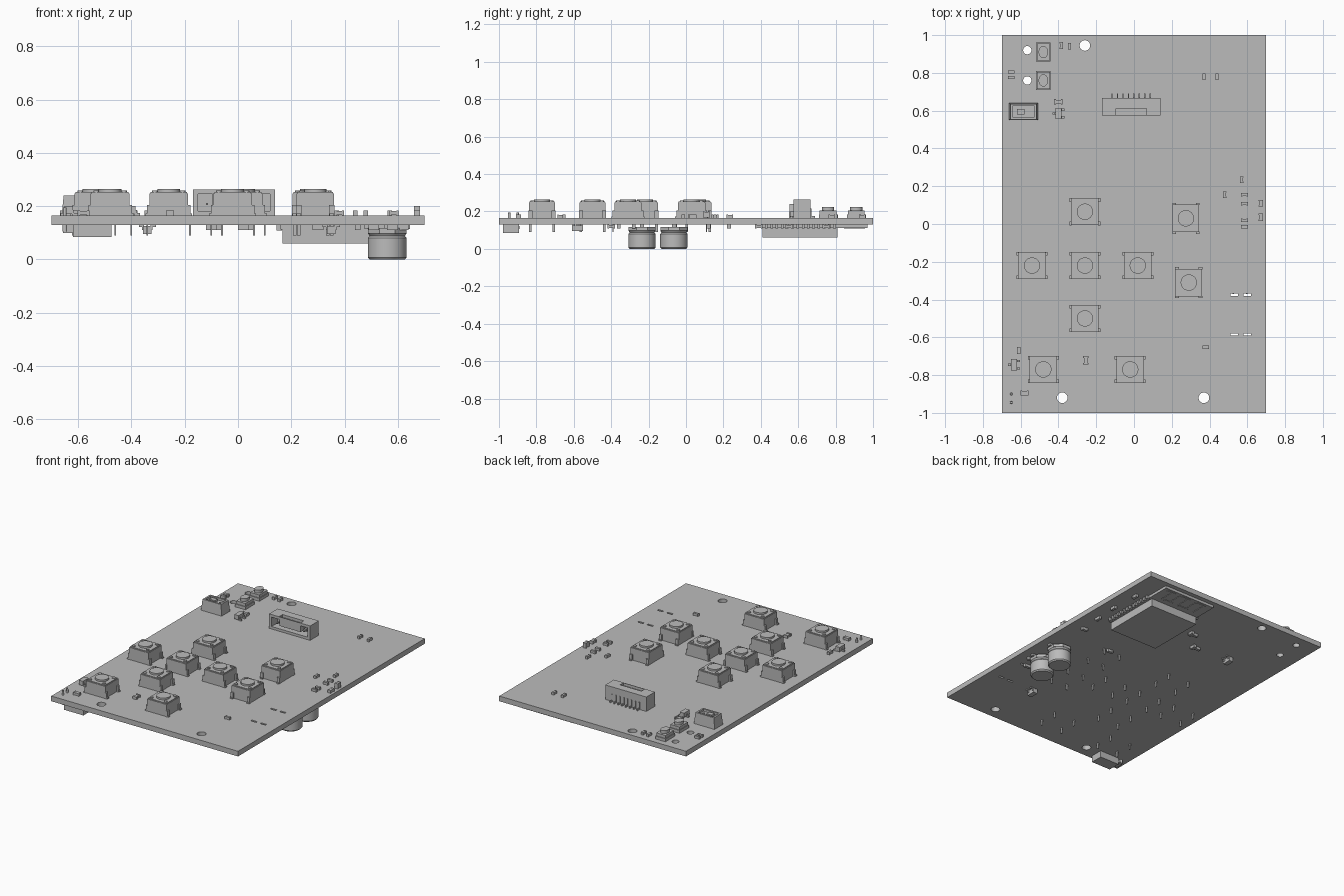
import bpy, bmesh, math
from mathutils import Matrix, Vector

old = bpy.data.objects.get("Cube")
if old:
    bpy.data.objects.remove(old)

grey = bpy.data.materials.new("plain grey")
grey.use_nodes = True
grey.diffuse_color = (0.5, 0.5, 0.5, 1)
grey.node_tree.nodes["Principled BSDF"].inputs["Base Color"].default_value = (0.5, 0.5, 0.5, 1)

TOP, BOTTOM = 0.165, 0.13


def box(bm, x, y, z0, z1, w, d, taper=1.0):
    """Box centred on x, y, optionally narrower at its top."""
    verts = bmesh.ops.create_cube(bm, size=1)["verts"]
    for v in verts:
        s = taper if v.co.z > 0 else 1
        v.co = Vector((x + v.co.x * w * s, y + v.co.y * d * s, z1 if v.co.z > 0 else z0))


def disc(bm, x, y, z0, z1, r, sides=24, r_top=None):
    place = Matrix.Translation((x, y, (z0 + z1) / 2))
    bmesh.ops.create_cone(bm, cap_ends=True, segments=sides, radius1=r,
                          radius2=r if r_top is None else r_top, depth=z1 - z0, matrix=place)


def finish(bm, name, x=0, y=0, turn=0, smooth=False):
    mesh = bpy.data.meshes.new(name)
    bm.to_mesh(mesh)
    bm.free()
    mesh.materials.append(grey)
    ob = bpy.data.objects.new(name, mesh)
    bpy.context.collection.objects.link(ob)
    ob.location = (x, y, 0)
    ob.rotation_euler.z = turn
    if smooth:
        bpy.ops.object.select_all(action="DESELECT")
        ob.select_set(True)
        bpy.context.view_layer.objects.active = ob
        bpy.ops.object.shade_smooth_by_angle()
    return ob


def cut(ob, bm):
    """Subtract the cutter shape from an object."""
    cutter = finish(bm, "cutter")
    cutter.hide_render = True
    mod = ob.modifiers.new("cut", "BOOLEAN")
    mod.operation, mod.object, mod.solver = "DIFFERENCE", cutter, "EXACT"
    bpy.context.view_layer.objects.active = ob
    bpy.ops.object.modifier_apply(modifier=mod.name)
    bpy.data.objects.remove(cutter)


# circuit board with mounting holes and slots
bm = bmesh.new()
box(bm, 0, 0, BOTTOM, TOP, 1.4, 2)
board = finish(bm, "circuit_board")
bm = bmesh.new()
for x, y, r in ((-.565, .92, .022), (-.565, .76, .022), (-.26, .945, .028),
                (-.38, -.92, .028), (.37, -.92, .028)):
    disc(bm, x, y, 0, 0.3, r, 32)
for x in (.53, .60):
    for y in (-.375, -.585):
        box(bm, x, y, 0, 0.3, .04, .013)
cut(board, bm)


# large push buttons with through-board legs
def push_button(x, y, turn=0):
    bm = bmesh.new()
    box(bm, 0, 0, TOP, .247, .146, .14)
    box(bm, 0, 0, .247, .253, .138, .132)
    disc(bm, 0, 0, .253, .265, .043, 32)
    for sx in (-1, 1):
        for sy in (-1, 1):
            disc(bm, sx * .052, sy * .05, .253, .258, .011, 12)
            box(bm, sx * .076, sy * .062, .155, .205, .012, .02)
            box(bm, sx * .083, sy * .062, .13, .172, .01, .018)
            box(bm, sx * .08, sy * .062, .09, .135, .006, .014)
    finish(bm, "push_button", x, y, turn, True)


for x, y in ((-.26, .065), (-.54, -.22), (-.26, -.22), (.02, -.22),
             (-.26, -.50), (-.48, -.77), (-.02, -.77)):
    push_button(x, y)
for x, y in ((.275, .03), (.29, -.31)):
    push_button(x, y, math.pi / 2)

# small oval-capped buttons
for y in (.91, .76):
    bm = bmesh.new()
    box(bm, 0, 0, TOP, .205, .068, .09)
    box(bm, 0, 0, TOP, .185, .076, .1)
    disc(bm, 0, 0, .205, .225, .025, 24)
    for v in bm.verts:
        if v.co.z > .204 and v.co.xy.length < .03:
            v.co.y *= 1.3
    finish(bm, "small_button", -.48, y, smooth=True)

# slide switch with a recessed top
bm = bmesh.new()
box(bm, 0, 0, TOP, .24, .154, .09, .9)
switch = finish(bm, "slide_switch_case", -.585, .595)
bm = bmesh.new()
box(bm, -.585, .595, .225, .3, .115, .058)
cut(switch, bm)
bm = bmesh.new()
box(bm, -.015, 0, .22, .24, .04, .03)
disc(bm, .035, 0, .22, .23, .008, 12)
finish(bm, "slide_switch_knob", -.585, .595)

# display connector, open at the front, with a row of pins
bm = bmesh.new()
box(bm, 0, 0, TOP, .263, .308, .092)
housing = finish(bm, "connector_housing", -.015, .62)
bm = bmesh.new()
box(bm, -.015, .6, .182, .245, .27, .075)
box(bm, -.015, .595, .2, .3, .16, .035)
cut(housing, bm)
bm = bmesh.new()
for i in range(8):
    px = (i - 3.5) * .029
    box(bm, px, .055, TOP, .175, .007, .03)
    box(bm, px, .047, TOP, .215, .007, .008)
    box(bm, px, -.01, .205, .212, .007, .06)
finish(bm, "connector_pins", -.015, .62)


# surface-mounted chips: a body between two slightly taller end caps
def chip(x, y, w, d, h=.018, under=False):
    bm = bmesh.new()
    z0, z1 = (BOTTOM - h, BOTTOM) if under else (TOP, TOP + h)
    lip = h * .06
    box(bm, 0, 0, z0 + lip, z1 - lip, w * .9, d * .9)
    for s in (-1, 1):
        if w > d:
            box(bm, s * w * .4, 0, z0, z1, w * .2, d)
        else:
            box(bm, 0, s * d * .4, z0, z1, w, d * .2)
    finish(bm, "chip_part", x, y)


for x, y in ((-.385, .945), (-.342, .942), (.37, .78), (.44, .78), (.57, .235), (.48, .155)):
    chip(x, y, .017, .035)
for x, y in ((-.65, .805), (-.65, .775), (.585, .155), (.585, .107), (.585, .02),
             (.585, -.015), (.38, -.652)):
    chip(x, y, .035, .017)
chip(-.58, -.895, .044, .026)
chip(-.61, -.67, .018, .036)
chip(.672, .11, .024, .036, .035)
chip(.672, .035, .024, .04, .02)
for x, y in ((.51, -.36), (.58, -.36), (.62, -.28), (.6, .23), (.02, .62), (-.1, .5), (.3, .12)):
    chip(x, y, .04, .02, .02, True)
for x, y in ((.62, .39), (.63, .55), (.62, .75), (.05, .62), (-.07, .5), (.45, -.4)):
    chip(x, y, .02, .04, .02, True)


# three-legged transistors
def transistor(x, y, under=False):
    bm = bmesh.new()
    z0, z1 = (.095, .125) if under else (.17, .2)
    pad0, pad1 = (.122, BOTTOM) if under else (TOP, .175)
    box(bm, 0, 0, z0, z1, .032, .06)
    for lx, ly in ((-1, 0), (1, -1), (1, 1)):
        box(bm, lx * .022, ly * .02, pad0, pad1, .02, .011)
        box(bm, lx * .017, ly * .02, min(pad0, z0 + .015), max(pad1, z1 - .015), .006, .011)
    finish(bm, "transistor", x, y)


transistor(-.4, .585)
transistor(-.635, -.745)
transistor(-.34, .52, True)
transistor(.35, -.58, True)

# small diodes with wide ends
for x, y, turn in ((-.4, .647, 0), (-.255, -.722, math.pi / 2)):
    bm = bmesh.new()
    box(bm, 0, 0, TOP, .18, .03, .02)
    for s in (-1, 1):
        box(bm, s * .018, 0, TOP, .183, .009, .03)
    finish(bm, "diode", x, y, turn)

# battery socket underneath, its pins poking through the board
bm = bmesh.new()
box(bm, 0, 0, .085, BOTTOM, .145, .085)
box(bm, -.06, .01, .1, BOTTOM, .1, .05)
socket = finish(bm, "battery_socket", -.547, -.935)
bm = bmesh.new()
for y in (-.9, -.945):
    disc(bm, -.65, y, .105, .195, .009, 12, .006)
    box(bm, -.63, y, .105, .112, .05, .012)
finish(bm, "battery_socket_pins")

# radio module underneath: carrier plate, shield can and edge pads
bm = bmesh.new()
box(bm, .355, .69, .112, BOTTOM, .39, .56)
finish(bm, "module_carrier")
bm = bmesh.new()
box(bm, .35, .61, .06, .112, .365, .4)
finish(bm, "module_shield")
bm = bmesh.new()
for i in range(14):
    for x in (.155, .555):
        box(bm, x, .43 + i * .028, .108, BOTTOM, .02, .014)
for i in range(5):
    box(bm, .22 + i * .065, .9, .109, .112, .012, .1)
    box(bm, .25 + i * .06, .85 if i % 2 else .95, .109, .112, .07, .012)
finish(bm, "module_pads")

# electrolytic capacitors underneath
for y in (-.235, -.065):
    bm = bmesh.new()
    disc(bm, 0, 0, 0, .008, .066, 40, .073)
    disc(bm, 0, 0, .008, .08, .073, 40)
    disc(bm, 0, 0, .08, .088, .073, 40, .066)
    disc(bm, 0, 0, .088, .098, .066, 40, .073)
    finish(bm, "capacitor_can", .56, y, smooth=True)
    bm = bmesh.new()
    disc(bm, 0, 0, .098, .118, .078, 8)
    bmesh.ops.rotate(bm, verts=bm.verts, matrix=Matrix.Rotation(math.pi / 8, 3, "Z"))
    for s in (-1, 1):
        box(bm, s * .06, 0, .115, BOTTOM, .05, .02)
    finish(bm, "capacitor_base", .56, y)
